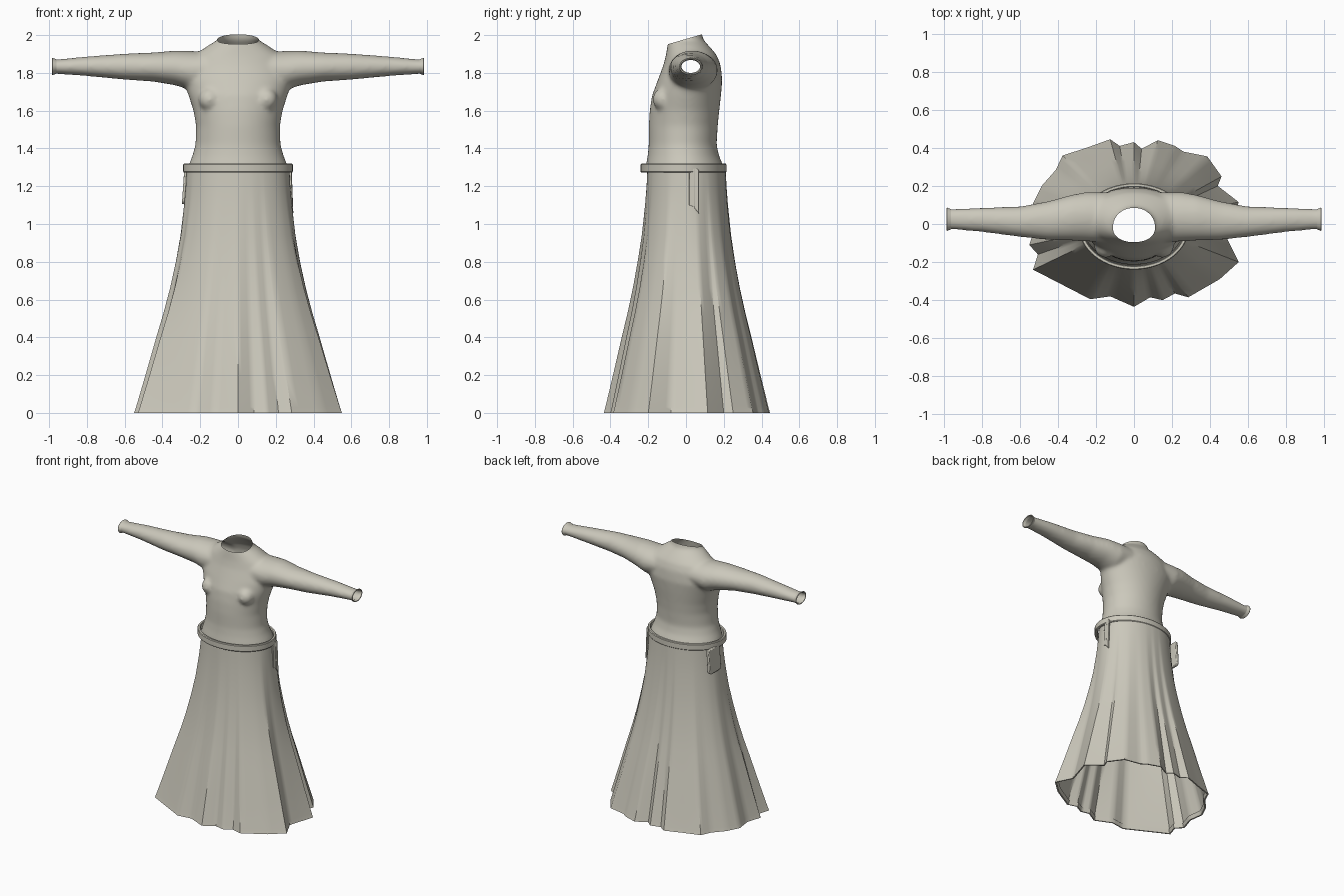
import bpy, bmesh, math
from mathutils import Vector

if "Cube" in bpy.data.objects:
    bpy.data.objects.remove(bpy.data.objects["Cube"])

cloth = bpy.data.materials.new("undyed_cloth")
cloth.diffuse_color = (0.60, 0.58, 0.50, 1)
cloth.use_nodes = True
cloth.node_tree.nodes["Principled BSDF"].inputs["Base Color"].default_value = cloth.diffuse_color


def finish(bm, name, angle=35):
    bmesh.ops.recalc_face_normals(bm, faces=bm.faces)
    me = bpy.data.meshes.new(name)
    bm.to_mesh(me)
    bm.free()
    ob = bpy.data.objects.new(name, me)
    bpy.context.collection.objects.link(ob)
    me.materials.append(cloth)
    bpy.ops.object.select_all(action='DESELECT')
    ob.select_set(True)
    bpy.context.view_layer.objects.active = ob
    bpy.ops.object.shade_smooth_by_angle(angle=math.radians(angle))
    return ob


def loft(bm, rings, caps=False, cyclic=False):
    """Bridge equal-length closed rings of points."""
    vs = [[bm.verts.new(p) for p in r] for r in rings]
    n = len(vs[0])
    pairs = list(zip(vs, vs[1:])) + ([(vs[-1], vs[0])] if cyclic else [])
    for a, b in pairs:
        for i in range(n):
            j = (i + 1) % n
            bm.faces.new((a[i], a[j], b[j], b[i]))
    if caps:
        bm.faces.new(vs[0][::-1])
        bm.faces.new(vs[-1])


def circle(n):
    return [(math.cos(2 * math.pi * i / n), math.sin(2 * math.pi * i / n)) for i in range(n)]


def torso_ring(z, w, front, back):
    c, r = (front + back) / 2, (back - front) / 2
    return [(w * a, c + r * b, z) for a, b in circle(64)]


def sleeve_ring(s, x, y, z, ry, rz):
    return [(s * x, y + ry * a, z + rz * b) for a, b in circle(40)]


# Bodice: torso and sleeves fused into one smooth skin, then opened
torso = [(1.20, .29, -.22, .22), (1.31, .262, -.212, .197), (1.36, .242, -.203, .175),
         (1.42, .225, -.197, .162), (1.52, .222, -.197, .168), (1.60, .236, -.192, .176),
         (1.68, .262, -.18, .185), (1.76, .288, -.15, .192), (1.84, .27, -.12, .184),
         (1.89, .24, -.107, .165), (1.92, .195, -.102, .142), (1.95, .15, -.097, .115),
         (1.975, .108, -.092, .092), (2.04, .095, -.09, .078)]
sleeve = [(.12, .035, 1.82, .13, .09), (.25, .038, 1.812, .130, .104), (.33, .033, 1.826, .120, .092),
          (.45, .018, 1.831, .102, .077), (.60, .012, 1.833, .080, .069),
          (.80, .022, 1.835, .064, .052), (.95, .025, 1.833, .054, .039), (1.02, .025, 1.833, .054, .039)]
src = bmesh.new()
loft(src, [torso_ring(*t) for t in torso], caps=True)
for s in (-1, 1):
    loft(src, [sleeve_ring(s, *t) for t in sleeve], caps=True)
    ball = bmesh.ops.create_uvsphere(src, u_segments=20, v_segments=12, radius=.06)
    bmesh.ops.translate(src, verts=ball["verts"], vec=(s * .15, -.118, 1.66))
solid = finish(src, "bodice_form")
m = solid.modifiers.new("fuse", 'REMESH')
m.mode, m.voxel_size = 'VOXEL', .011
m = solid.modifiers.new("relax", 'SMOOTH')
m.factor, m.iterations = .5, 14
dg = bpy.context.evaluated_depsgraph_get()
skin = bmesh.new()
skin.from_mesh(solid.evaluated_get(dg).to_mesh())
bpy.data.objects.remove(solid)
for co, no in (((0, -.085, 1.955), (0, -.045, .155)), ((0, 0, 1.285), (0, 0, -1)),
               ((.965, 0, 0), (1, 0, 0)), ((-.965, 0, 0), (-1, 0, 0))):
    bmesh.ops.bisect_plane(skin, geom=skin.verts[:] + skin.edges[:] + skin.faces[:],
                           plane_co=co, plane_no=Vector(no).normalized(), clear_outer=True)
finish(skin, "bodice", 60)

# Cuffs: small flared bands at the wrists
for s, side in ((-1, "left"), (1, "right")):
    bm = bmesh.new()
    loft(bm, [sleeve_ring(s, x, .025, 1.834, .053 + d, .038 + d) for x, d in
              ((.962, 0), (.972, .004), (.982, .008), (.985, .006), (.984, .001), (.965, -.004))])
    finish(bm, side + "_cuff")

# Skirt: pleated hem outline blended up into an oval waist
hem = [(.55, .115), (.44, .2), (.46, .25), (.385, .355), (.26, .38), (.215, .41), (.125, .44),
       (.04, .395), (0, .43), (-.075, .41), (-.125, .445), (-.25, .4), (-.375, .36), (-.41, .285),
       (-.485, .2), (-.53, .11), (-.515, 0), (-.55, -.11), (-.505, -.16), (-.53, -.24),
       (-.375, -.32), (-.23, -.395), (-.125, -.38), (0, -.435), (.085, -.385), (.15, -.40),
       (.215, -.365), (.285, -.385), (.45, -.29), (.55, -.2), (.49, -.08), (.52, .02)]
outline = []
for p, q in zip(hem, hem[1:] + hem[:1]):
    outline += [Vector(p).lerp(Vector(q), k / 4) for k in range(4)]


def skirt_ring(z, t, grow=0):
    ring = []
    for p in outline:
        a = math.atan2(p.y / .44, p.x / .55)
        w = Vector((.272 * math.cos(a), .003 + .207 * math.sin(a)))
        v = w.lerp(p, t) * (1 + grow)
        ring.append((v.x, v.y, z))
    return ring


bm = bmesh.new()
levels = [(1.295, 0), (1.2, .02), (1.1, .055), (.94, .13), (.8, .225), (.66, .335), (.53, .455),
          (.4, .59), (.2, .79), (.03, .965)]
loft(bm, [skirt_ring(z, t) for z, t in levels] +
     [skirt_ring(.012, .985), skirt_ring(0, 1), skirt_ring(0, 1, -.02), skirt_ring(.03, .965, -.02)])
finish(bm, "skirt", 40)

# Belt: rounded band standing slightly off the waist
bm = bmesh.new()
section = [(0, 1.277), (.004, 1.272), (.016, 1.272), (.02, 1.277), (.02, 1.315),
           (.016, 1.32), (.004, 1.32), (0, 1.315)]
loft(bm, [[((.27 + d) * a, -.013 + (.207 + d) * b, z) for a, b in circle(64)]
          for d, z in section], cyclic=True)
finish(bm, "belt")


def plate(name, outline_yz, x_top, x_bottom, thick, bevel):
    """Slab hanging at the hip, leaning with the skirt."""
    bm = bmesh.new()
    zs = [z for _, z in outline_yz]
    lo, hi = min(zs), max(zs)
    rings = []
    for off in (0, thick):
        rings.append([(x_bottom + (x_top - x_bottom) * (z - lo) / (hi - lo) + off, y, z)
                      for y, z in outline_yz])
    loft(bm, rings, caps=True)
    ob = finish(bm, name)
    m = ob.modifiers.new("soft_edges", 'BEVEL')
    m.width, m.segments = bevel, 2


# Hanging belt ends on one hip, flat pouch on the other
plate("belt_end_front", [(.016, 1.10), (.045, 1.09), (.045, 1.295), (.026, 1.295), (.016, 1.28)],
      .272, .279, .010, .002)
plate("belt_end_back", [(.044, 1.085), (.068, 1.055), (.068, 1.285), (.06, 1.295), (.044, 1.295)],
      .274, .283, .010, .002)
plate("pouch", [(0, 1.12), (.015, 1.105), (.12, 1.105), (.135, 1.12), (.135, 1.285), (0, 1.285)],
      -.285, -.297, .022, .005)
